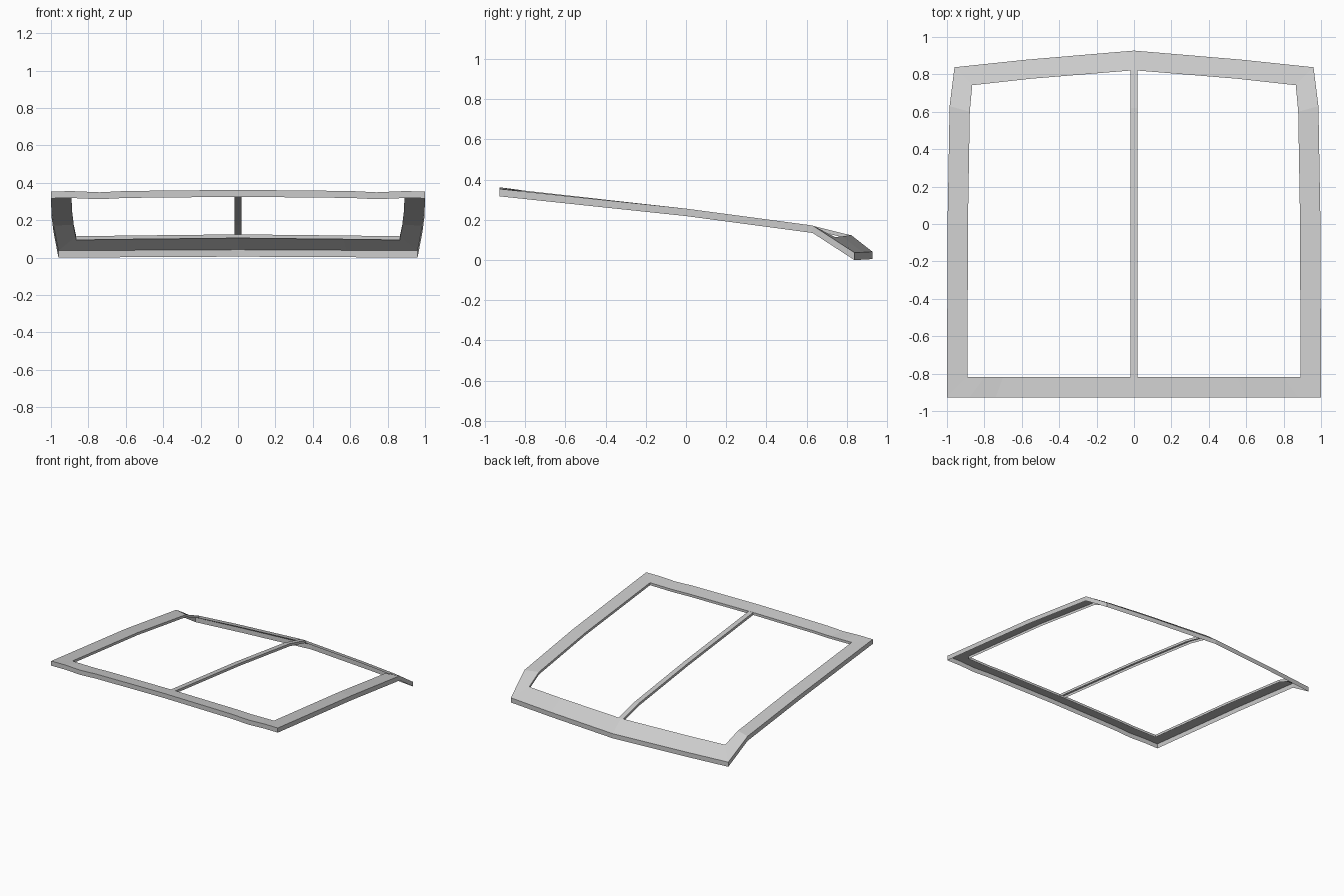
import bpy
import bmesh
from mathutils import Vector

cube = bpy.data.objects.get("Cube")
if cube:
    bpy.data.objects.remove(cube, do_unlink=True)

grey = bpy.data.materials.new("plain grey")
grey.use_nodes = True
colour = (0.6, 0.6, 0.6, 1)
grey.diffuse_color = colour
grey.node_tree.nodes["Principled BSDF"].inputs["Base Color"].default_value = colour

OUTER_LIP = 0.037
INNER_LIP = 0.02


def make_object(name, bm):
    mesh = bpy.data.meshes.new(name)
    bm.to_mesh(mesh)
    bm.free()
    mesh.materials.append(grey)
    obj = bpy.data.objects.new(name, mesh)
    bpy.context.collection.objects.link(obj)
    return obj


def lowered(bm, verts, depth):
    return [bm.verts.new(v.co - Vector((0, 0, depth))) for v in verts]


def strip(bm, a, b, closed):
    """Join two rows of vertices with quads."""
    count = len(a)
    for i in range(count if closed else count - 1):
        j = (i + 1) % count
        bm.faces.new((a[i], a[j], b[j], b[i]))


# Half of the frame as (outer point, inner point), front centre to back centre
half = [
    ((0, -0.927, 0.362), (0, -0.818, 0.348)),
    ((0.60, -0.927, 0.356), (0.55, -0.818, 0.344)),
    ((0.74, -0.927, 0.349), (0.70, -0.818, 0.340)),
    ((0.88, -0.927, 0.355), (0.80, -0.818, 0.341)),
    ((1.00, -0.927, 0.354), (0.89, -0.818, 0.342)),
    ((0.997, 0.0, 0.256), (0.888, 0.0, 0.256)),
    ((0.986, 0.63, 0.172), (0.878, 0.60, 0.174)),
    ((0.96, 0.838, 0.037), (0.865, 0.742, 0.114)),
    ((0.58, 0.878, 0.039), (0.56, 0.776, 0.118)),
    ((0, 0.927, 0.042), (0, 0.822, 0.124)),
]


def mirror(p):
    return (-p[0], p[1], p[2])


ring = half + [(mirror(o), mirror(i)) for o, i in reversed(half[1:-1])]

# Panel frame: open-bottomed sheet with turned-down lips
bm = bmesh.new()
outer = [bm.verts.new(o) for o, _ in ring]
inner = [bm.verts.new(i) for _, i in ring]
strip(bm, outer, inner, True)
strip(bm, lowered(bm, outer, OUTER_LIP), outer, True)
strip(bm, inner, lowered(bm, inner, INNER_LIP), True)
make_object("panel_frame", bm)

# Centre rib: narrow strip following the bend of the side rails
path = [(-0.818, 0.347), (0, 0.256), (0.62, 0.173), (0.822, 0.123)]
bm = bmesh.new()
left = [bm.verts.new((0.02, y, z)) for y, z in path]
right = [bm.verts.new((-0.02, y, z)) for y, z in path]
strip(bm, left, right, False)
strip(bm, lowered(bm, left, INNER_LIP), left, False)
strip(bm, right, lowered(bm, right, INNER_LIP), False)
make_object("centre_rib", bm)
